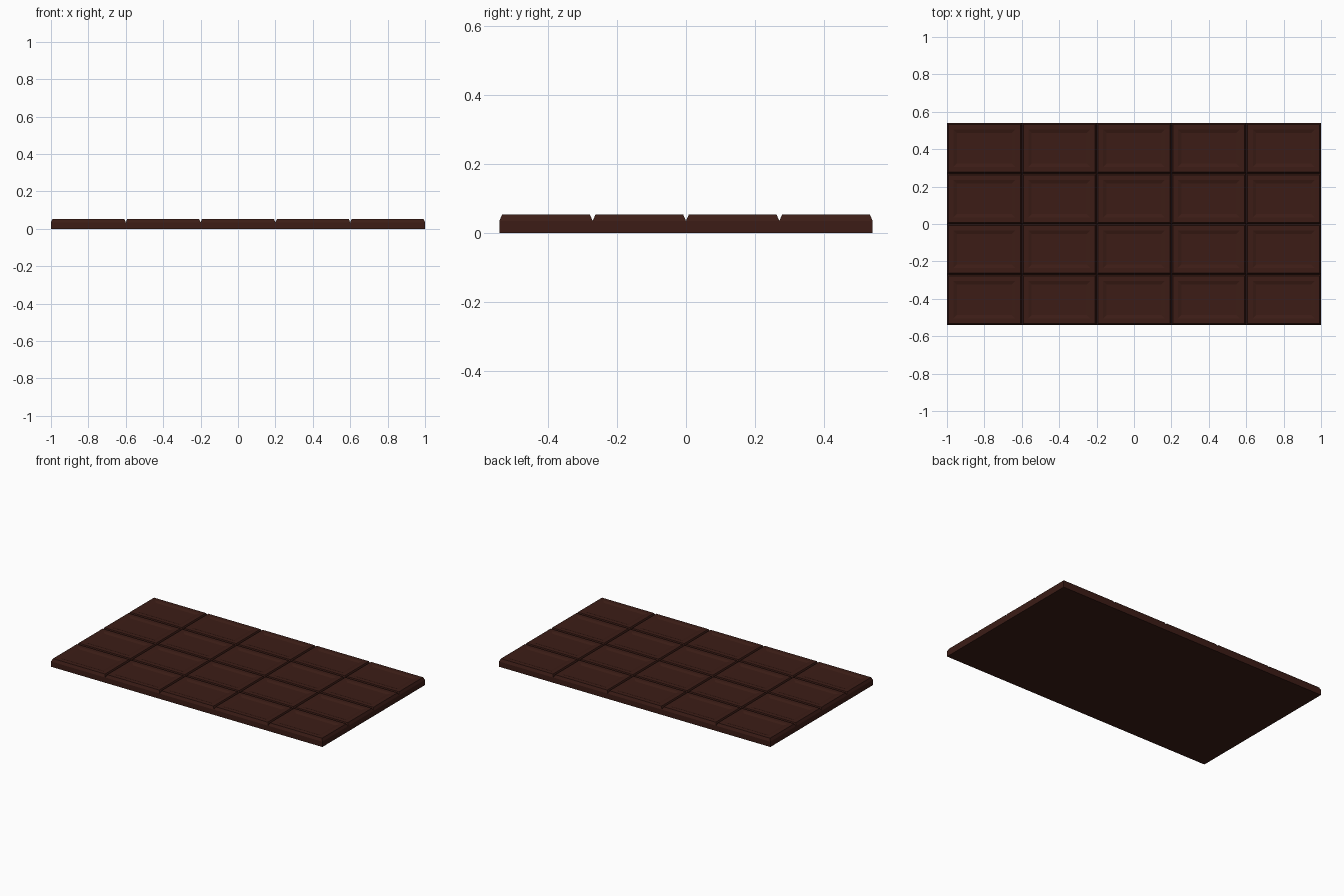
import bpy, bmesh

if "Cube" in bpy.data.objects:
    bpy.data.objects.remove(bpy.data.objects["Cube"])

COLS, ROWS = 5, 4
CW, CD = 0.4, 0.27
# (inset from cell edge, height): groove bottom, rim outside, rim inside, recessed panel
PROFILE = [(0.0, 0.035), (0.008, 0.053), (0.035, 0.053), (0.053, 0.047)]

bm = bmesh.new()


def ring(cx, cy, inset, z):
    a, b = CW / 2 - inset, CD / 2 - inset
    return [bm.verts.new((cx + sx * a, cy + sy * b, z))
            for sx, sy in ((-1, -1), (1, -1), (1, 1), (-1, 1))]


# Tapered squares, each with a rim and a shallow recessed panel
for i in range(COLS):
    for j in range(ROWS):
        cx = (i - (COLS - 1) / 2) * CW
        cy = (j - (ROWS - 1) / 2) * CD
        rings = [ring(cx, cy, d, z) for d, z in PROFILE]
        for lo, hi in zip(rings, rings[1:]):
            for k in range(4):
                n = (k + 1) % 4
                bm.faces.new((lo[k], lo[n], hi[n], hi[k]))
        bm.faces.new(rings[-1])
bmesh.ops.remove_doubles(bm, verts=bm.verts, dist=0.0005)

# Side walls and flat underside
border = [e for e in bm.edges if e.is_boundary]
ext = bmesh.ops.extrude_edge_only(bm, edges=border)["geom"]
for v in ext:
    if isinstance(v, bmesh.types.BMVert):
        v.co.z = 0.0
bottom = [e for e in bm.edges if e.is_boundary]
bmesh.ops.holes_fill(bm, edges=bottom, sides=0)
bmesh.ops.recalc_face_normals(bm, faces=bm.faces)

mesh = bpy.data.meshes.new("chocolate_bar")
bm.to_mesh(mesh)
bm.free()
bar = bpy.data.objects.new("chocolate_bar", mesh)
bpy.context.collection.objects.link(bar)

# Dark chocolate colour
mat = bpy.data.materials.new("dark_chocolate")
mat.diffuse_color = (0.045, 0.012, 0.008, 1)
mat.use_nodes = True
mat.node_tree.nodes["Principled BSDF"].inputs["Base Color"].default_value = mat.diffuse_color
mesh.materials.append(mat)
